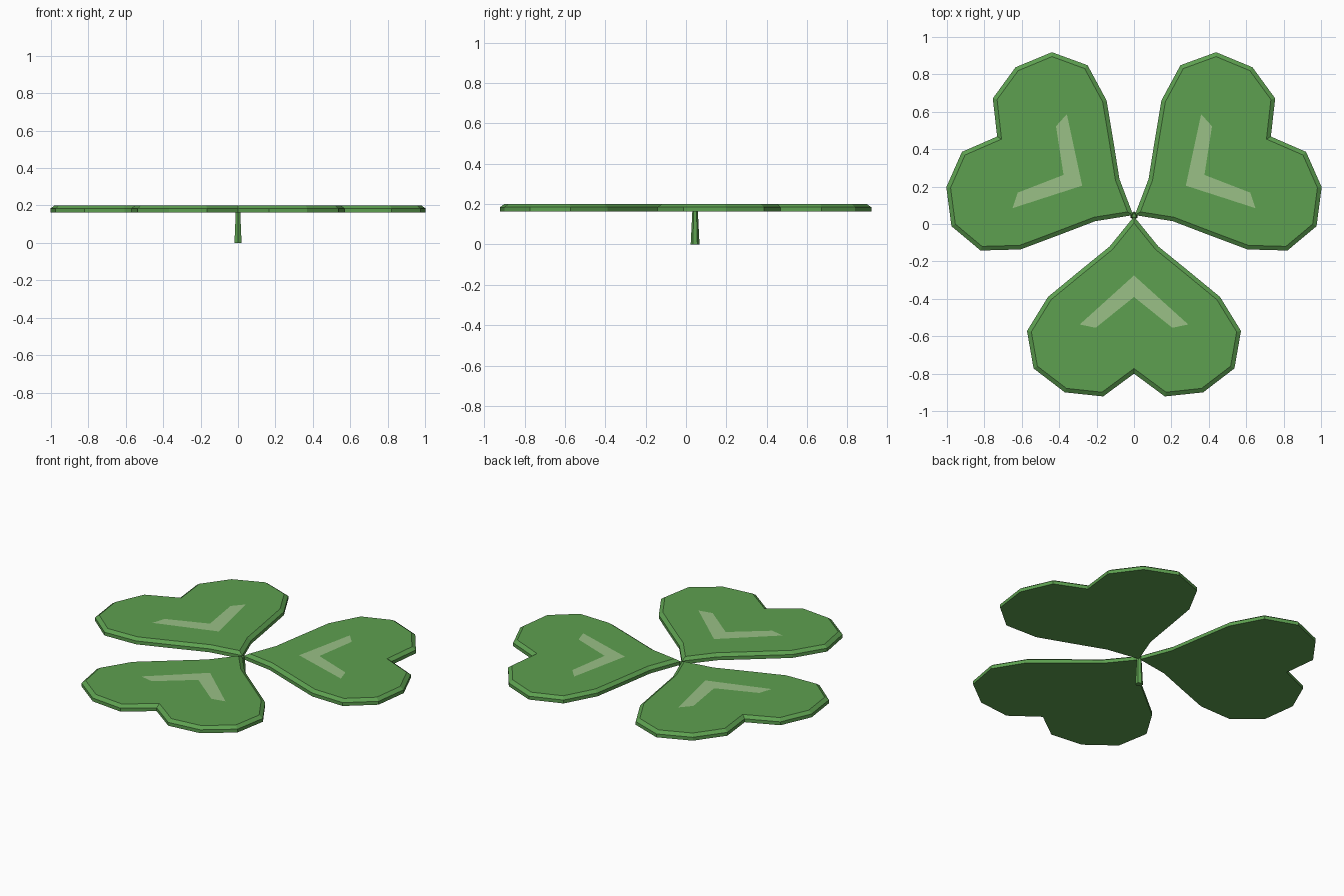
import bpy, bmesh
from math import pi
from mathutils import Matrix, Vector

if "Cube" in bpy.data.objects:
    bpy.data.objects.remove(bpy.data.objects["Cube"])

HUB = Vector((0, 0.045, 0))
Z_BOTTOM, Z_EDGE, Z_TOP = 0.163, 0.184, 0.2


def material(name, color):
    mat = bpy.data.materials.new(name)
    mat.diffuse_color = (*color, 1)
    mat.use_nodes = True
    mat.node_tree.nodes["Principled BSDF"].inputs["Base Color"].default_value = mat.diffuse_color
    return mat


def finish(bm, name, mat, angle=0.0):
    # turn the part about the hub, then make the object
    bmesh.ops.rotate(bm, cent=HUB, matrix=Matrix.Rotation(angle, 3, 'Z'), verts=bm.verts)
    mesh = bpy.data.meshes.new(name)
    bm.to_mesh(mesh)
    bm.free()
    mesh.materials.append(mat)
    obj = bpy.data.objects.new(name, mesh)
    bpy.context.collection.objects.link(obj)
    return obj


def mirrored_face(bm, half, z):
    # half outline starts and ends on x = 0; mirror it into a full upward face
    outline = half + [(-x, y) for x, y in reversed(half[1:-1])]
    face = bm.faces.new([bm.verts.new((x, y, z)) for x, y in outline])
    face.normal_update()
    if face.normal.z < 0:
        face.normal_flip()
    return face


green = material("leaf_green", (0.11, 0.35, 0.08))
pale = material("pale_green", (0.32, 0.53, 0.24))

# heart-shaped leaf and its pale chevron, right halves
LEAF = [(0, 0.04), (0.13, -0.12), (0.29, -0.25), (0.46, -0.39), (0.572, -0.572),
        (0.537, -0.772), (0.37, -0.90), (0.165, -0.922), (0, -0.80)]
CHEVRON = [(0, -0.275), (0.29, -0.537), (0.205, -0.555), (0, -0.39)]

for i in range(3):
    angle = i * 2 * pi / 3

    # leaf: extruded slab with a chamfered upper rim
    bm = bmesh.new()
    base = mirrored_face(bm, LEAF, Z_BOTTOM)
    bmesh.ops.extrude_face_region(bm, geom=[base], use_keep_orig=True)
    top = [f for f in bm.faces if len(f.verts) > 4 and f != base][0]
    for v in top.verts:
        v.co.z = Z_EDGE
    bmesh.ops.recalc_face_normals(bm, faces=bm.faces)
    bmesh.ops.inset_region(bm, faces=[top], thickness=0.022, use_even_offset=True)
    for v in top.verts:
        v.co.z = Z_TOP
    bmesh.ops.recalc_face_normals(bm, faces=bm.faces)
    finish(bm, f"leaf_{i + 1}", green, angle)

    # chevron marking laid just on top of the leaf
    bm = bmesh.new()
    mirrored_face(bm, CHEVRON, Z_TOP + 0.001)
    finish(bm, f"leaf_marking_{i + 1}", pale, angle)

# short tapered stem
bm = bmesh.new()
height = 0.18
bmesh.ops.create_cone(bm, cap_ends=True, segments=6, radius1=0.022, radius2=0.013, depth=height,
                      matrix=Matrix.Translation(HUB + Vector((0, 0, height / 2))))
finish(bm, "stem", green)
